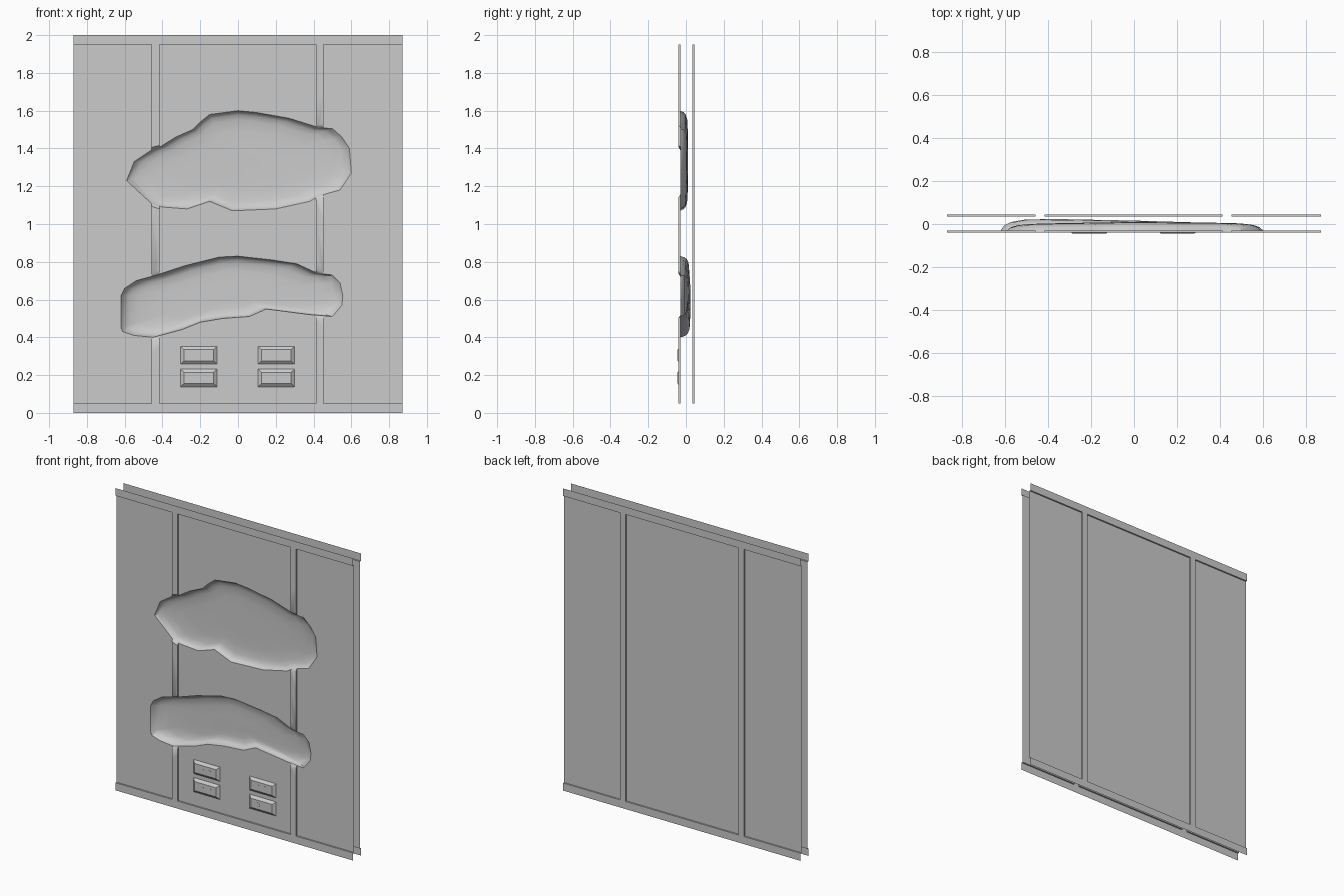
import bpy, bmesh, math
from mathutils import Matrix

if "Cube" in bpy.data.objects:
    bpy.data.objects.remove(bpy.data.objects["Cube"])

W, H, STEP = 0.87, 2.0, 0.01
STILES = [(-0.457, -0.415), (0.412, 0.453)]
RAIL = 0.05

# dent outlines (x, z), centre, depth at left / middle / right
UPPER = [(-.59, 1.23), (-.55, 1.33), (-.46, 1.39), (-.41, 1.41), (-.33, 1.46), (-.24, 1.50),
         (-.20, 1.54), (-.15, 1.58), (0, 1.60), (.10, 1.59), (.27, 1.56), (.43, 1.51), (.50, 1.505),
         (.55, 1.46), (.59, 1.40), (.60, 1.27), (.54, 1.18), (.43, 1.15), (.38, 1.12), (.20, 1.08),
         (-.03, 1.07), (-.15, 1.12), (-.27, 1.08), (-.40, 1.09), (-.46, 1.11)]
LOWER = [(-.62, .45), (-.62, .62), (-.60, .66), (-.54, .70), (-.43, .73), (-.28, .78), (-.10, .825),
         (0, .83), (.18, .81), (.31, .79), (.42, .74), (.50, .73), (.54, .69), (.555, .62), (.55, .57),
         (.50, .51), (.38, .52), (.15, .55), (.06, .51), (-.08, .50), (-.20, .48), (-.30, .44),
         (-.45, .40), (-.55, .41), (-.61, .43)]
DENTS = [(UPPER, (0, 1.33), (0.033, 0.040, 0.036)), (LOWER, (-0.03, 0.645), (0.054, 0.046, 0.034))]
RINGS = [(0.97, 0.45), (0.92, 0.72), (0.82, 0.92), (0.6, 1.0), (0.3, 1.0)]


def finish(bm, name, smooth=False):
    me = bpy.data.meshes.new(name)
    bm.to_mesh(me)
    bm.free()
    ob = bpy.data.objects.new(name, me)
    bpy.context.collection.objects.link(ob)
    if smooth:
        bpy.ops.object.select_all(action='DESELECT')
        ob.select_set(True)
        bpy.context.view_layer.objects.active = ob
        bpy.ops.object.shade_smooth_by_angle(angle=math.radians(35))
    return ob


def loop(bm, pts, y):
    vs = [bm.verts.new((x, y, z)) for x, z in pts]
    return vs, [bm.edges.new((vs[i - 1], vs[i])) for i in range(len(vs))]


def in_frame(c):
    return c.z < RAIL or c.z > H - RAIL or any(a < c.x < b for a, b in STILES)


def bowl(bm, rim, y, centre, depth):
    cx, cz = centre
    prev = rim
    for s, d in RINGS:
        ring = []
        for v in rim:
            x = cx + (v.co.x - cx) * s
            t = max(-1, min(1, x / 0.4))
            far = depth[0] if t < 0 else depth[2]
            dep = depth[1] + (far - depth[1]) * abs(t)
            ring.append(bm.verts.new((x, y + dep * d, cz + (v.co.z - cz) * s)))
        for i in range(len(rim)):
            bm.faces.new((prev[i - 1], prev[i], ring[i], ring[i - 1]))
        prev = ring
    mid = bm.verts.new((cx, y + depth[1], cz))
    for i in range(len(prev)):
        bm.faces.new((prev[i - 1], prev[i], mid))


def sheet(name, y, side, dents):
    """Pressed sheet with recessed panels at y, frame raised towards side."""
    bm = bmesh.new()
    _, edges = loop(bm, [(-W, 0), (W, 0), (W, H), (-W, H)], y)
    rims = []
    for pts, c, d in dents:
        vs, es = loop(bm, pts, y)
        rims.append((vs, c, d))
        edges += es
    bmesh.ops.triangle_fill(bm, use_beauty=True, edges=edges)
    for vs, c, d in rims:
        bowl(bm, vs, y, c, d)

    def is_flat(f):
        return all(abs(v.co.y - y) < 1e-5 for v in f.verts)

    def flat():
        return [f for f in bm.faces if is_flat(f)]

    # cut the frame lines into the flat part
    cuts = [((x, 0, 0), (1, 0, 0)) for s in STILES for x in s]
    cuts += [((0, 0, z), (0, 0, 1)) for z in (RAIL, H - RAIL)]
    for co, no in cuts:
        fs = flat()
        geom = fs + list({e for f in fs for e in f.edges}) + list({v for f in fs for v in f.verts})
        bmesh.ops.bisect_plane(bm, geom=geom, dist=1e-5, plane_co=co, plane_no=no)

    # raise the frame, sloping the stile ends where they meet a dent
    rim_cos = [v.co.copy() for v in bm.verts
               if abs(v.co.y - y) < 1e-5 and any(not is_flat(f) for f in v.link_faces)]
    region = [f for f in flat() if in_frame(f.calc_center_median())]
    new = bmesh.ops.extrude_face_region(bm, geom=region)['geom']
    for v in [g for g in new if isinstance(g, bmesh.types.BMVert)]:
        if any((v.co - c).length < 1e-5 for c in rim_cos):
            centre_z = min((d[1][1] for d in dents), key=lambda z: abs(z - v.co.z))
            v.co.z += math.copysign(0.015, v.co.z - centre_z)
        v.co.y += side * STEP

    # keep a single open skin: drop hidden copies and outer rim walls
    bad = {f for f in flat() if in_frame(f.calc_center_median())}
    for f in bm.faces:
        vs = f.verts
        if (all(abs(abs(v.co.x) - W) < 1e-5 for v in vs) or all(abs(v.co.z) < 1e-5 for v in vs)
                or all(abs(v.co.z - H) < 1e-5 for v in vs)):
            bad.add(f)
    bmesh.ops.delete(bm, geom=list(bad), context='FACES')
    bmesh.ops.recalc_face_normals(bm, faces=bm.faces[:])
    if sum(f.normal.y * f.calc_area() for f in bm.faces) * side < 0:
        bmesh.ops.reverse_faces(bm, faces=bm.faces[:])
    return finish(bm, name, True)


sheet("front_sheet", -0.03, -1, DENTS)
sheet("back_sheet", 0.035, 1, [])


# vent plates: bevelled block with two round studs
def vent(name, cx, cz):
    bm = bmesh.new()
    back = [bm.verts.new((cx + x, -0.03, cz + z)) for x, z in
            ((-.097, -.047), (.097, -.047), (.097, .047), (-.097, .047))]
    front = [bm.verts.new((cx + x, -0.044, cz + z)) for x, z in
             ((-.078, -.03), (.078, -.03), (.078, .03), (-.078, .03))]
    bm.faces.new(front)
    for i in range(4):
        bm.faces.new((back[i - 1], back[i], front[i], front[i - 1]))
    bmesh.ops.recalc_face_normals(bm, faces=bm.faces[:])
    if sum(f.normal.y for f in bm.faces) > 0:
        bmesh.ops.reverse_faces(bm, faces=bm.faces[:])
    for dx in (-0.028, 0.028):
        bmesh.ops.create_cone(bm, cap_ends=True, segments=14, radius1=0.014, radius2=0.014, depth=0.002,
                              matrix=Matrix.Translation((cx + dx, -0.044, cz)) @ Matrix.Rotation(math.pi / 2, 4, 'X'))
    finish(bm, name)


for i, x in enumerate((-0.208, 0.203)):
    for j, z in enumerate((0.185, 0.305)):
        vent(f"vent_plate_{i}_{j}", x, z)
